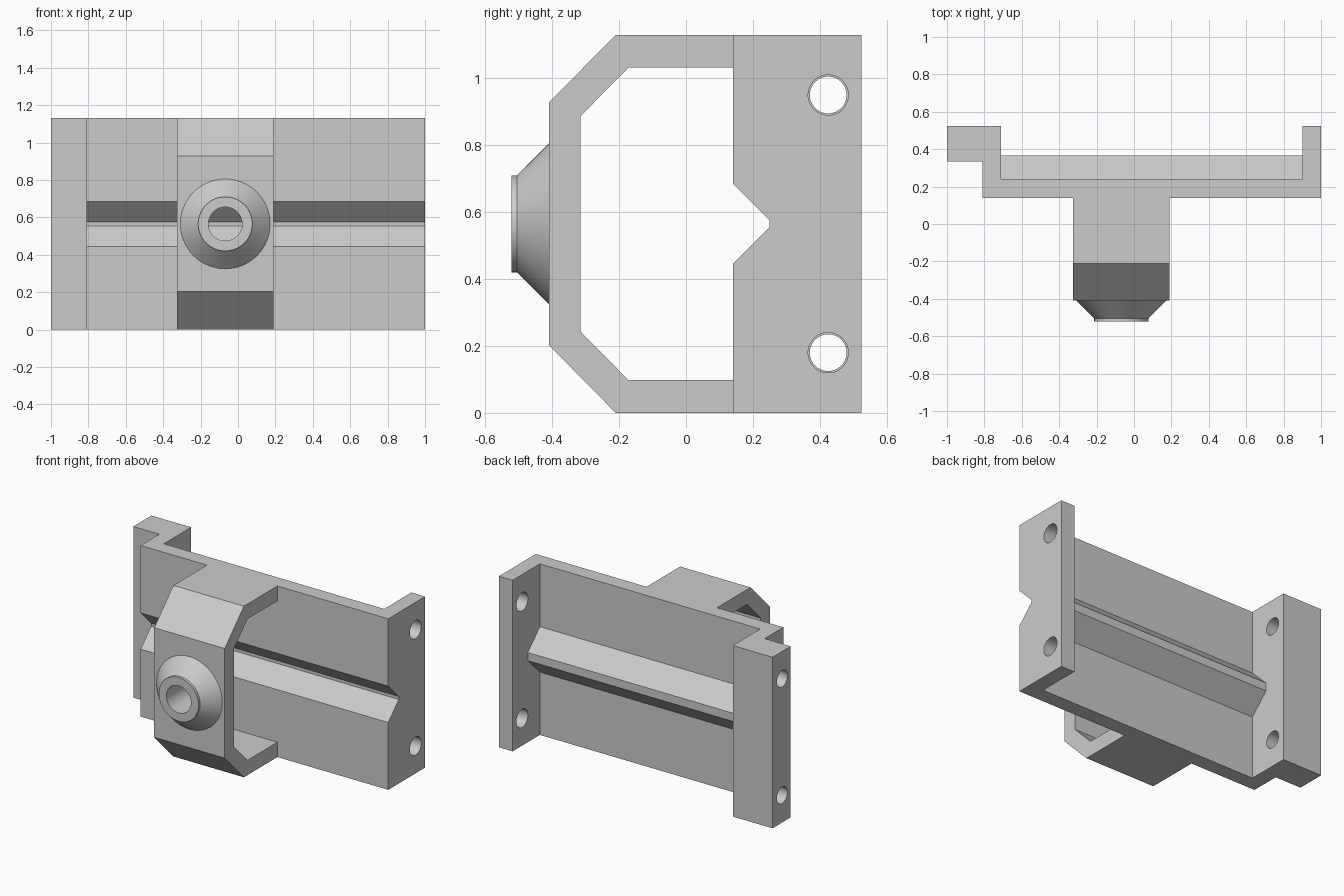
import bpy, bmesh, math
from mathutils import Matrix, Vector

cube = bpy.data.objects.get("Cube")
if cube:
    bpy.data.objects.remove(cube, do_unlink=True)

grey = bpy.data.materials.new("plain grey")
grey.use_nodes = True
grey.diffuse_color = (0.6, 0.6, 0.6, 1)
grey.node_tree.nodes["Principled BSDF"].inputs["Base Color"].default_value = (0.6, 0.6, 0.6, 1)


def add_object(name, bm):
    bmesh.ops.recalc_face_normals(bm, faces=bm.faces)
    mesh = bpy.data.meshes.new(name)
    bm.to_mesh(mesh)
    bm.free()
    mesh.materials.append(grey)
    obj = bpy.data.objects.new(name, mesh)
    bpy.context.collection.objects.link(obj)
    return obj


def prism(name, outline, axis, start, end):
    """Extrude an outline: (x, y) along z, or (y, z) along x."""
    bm = bmesh.new()
    place = (lambda a, b: (a, b, start)) if axis == "z" else (lambda a, b: (start, a, b))
    face = bm.faces.new([bm.verts.new(place(a, b)) for a, b in outline])
    out = bmesh.ops.extrude_face_region(bm, geom=[face])
    move = Vector((0, 0, end - start)) if axis == "z" else Vector((end - start, 0, 0))
    bmesh.ops.translate(bm, vec=move, verts=[v for v in out["geom"] if isinstance(v, bmesh.types.BMVert)])
    return add_object(name, bm)


def rod(name, radius, length, axis, centre):
    bm = bmesh.new()
    turn = Matrix.Rotation(math.pi / 2, 4, "Y" if axis == "x" else "X")
    bmesh.ops.create_cone(bm, cap_ends=True, segments=64, radius1=radius, radius2=radius,
                          depth=length, matrix=Matrix.Translation(centre) @ turn)
    return add_object(name, bm)


def combine(body, tool, operation):
    mod = body.modifiers.new("combine", "BOOLEAN")
    mod.operation, mod.solver, mod.object = operation, "EXACT", tool
    bpy.context.view_layer.objects.active = body
    bpy.ops.object.modifier_apply(modifier=mod.name)
    bpy.data.objects.remove(tool, do_unlink=True)


HEIGHT, MID = 1.13, 0.565
NOZZLE_X = -0.068

# Back plate with its stepped end flange and plain end flange
body = prism("bracket_body", [(-0.81, 0.14), (1, 0.14), (1, 0.525), (0.9, 0.525), (0.9, 0.24),
                              (-0.71, 0.24), (-0.71, 0.525), (-1, 0.525), (-1, 0.335),
                              (-0.81, 0.335)], "z", 0, HEIGHT)

# Ridge along the back of the plate, and the matching groove in front
ridge = [(0.2, MID - 0.15), (0.24, MID - 0.15), (0.365, MID - 0.027),
         (0.365, MID + 0.027), (0.24, MID + 0.15), (0.2, MID + 0.15)]
combine(body, prism("ridge", ridge, "x", -0.76, 0.95), "UNION")
groove = [(0.05, MID - 0.12), (0.14, MID - 0.12), (0.25, MID - 0.01),
          (0.25, MID + 0.01), (0.14, MID + 0.12), (0.05, MID + 0.12)]
combine(body, prism("groove", groove, "x", -0.9, 1.1), "DIFFERENCE")

# Chamfered strap standing out in front
outer = [(0.19, 0), (-0.21, 0), (-0.41, 0.203)]
inner = [(0.19, 0.098), (-0.172, 0.098), (-0.315, 0.243)]


def mirrored(points):
    return points + [(y, HEIGHT - z) for y, z in reversed(points)]


strap = mirrored(outer) + mirrored(inner)[::-1]
combine(body, prism("strap", strap, "x", -0.325, 0.19), "UNION")

# Mounting holes and the bore through the strap
for z in (0.18, 0.95):
    combine(body, rod("flange_hole", 0.06, 0.5, "x", (0.95, 0.425, z)), "DIFFERENCE")
    combine(body, rod("flange_hole", 0.055, 0.5, "x", (-0.85, 0.425, z)), "DIFFERENCE")
combine(body, rod("bore", 0.09, 0.3, "y", (NOZZLE_X, -0.36, MID)), "DIFFERENCE")

# Conical nozzle turned around the bore
bm = bmesh.new()
profile = [(0.24, -0.41), (0.145, -0.505), (0.145, -0.522), (0.09, -0.522), (0.09, -0.41)]
ring = [bm.verts.new((r, y, 0)) for r, y in profile]
edges = [bm.edges.new(pair) for pair in zip(ring, ring[1:] + ring[:1])]
bmesh.ops.spin(bm, geom=ring + edges, cent=(0, 0, 0), axis=(0, 1, 0), angle=math.tau,
               steps=64, use_merge=False)
bmesh.ops.remove_doubles(bm, verts=bm.verts, dist=0.0001)
bmesh.ops.translate(bm, vec=(NOZZLE_X, 0, MID), verts=bm.verts)
nozzle = add_object("nozzle", bm)

# Smooth the round walls, keep the edges sharp
for obj in (body, nozzle):
    bpy.ops.object.select_all(action="DESELECT")
    obj.select_set(True)
    bpy.context.view_layer.objects.active = obj
    bpy.ops.object.shade_smooth_by_angle(angle=math.radians(25))
